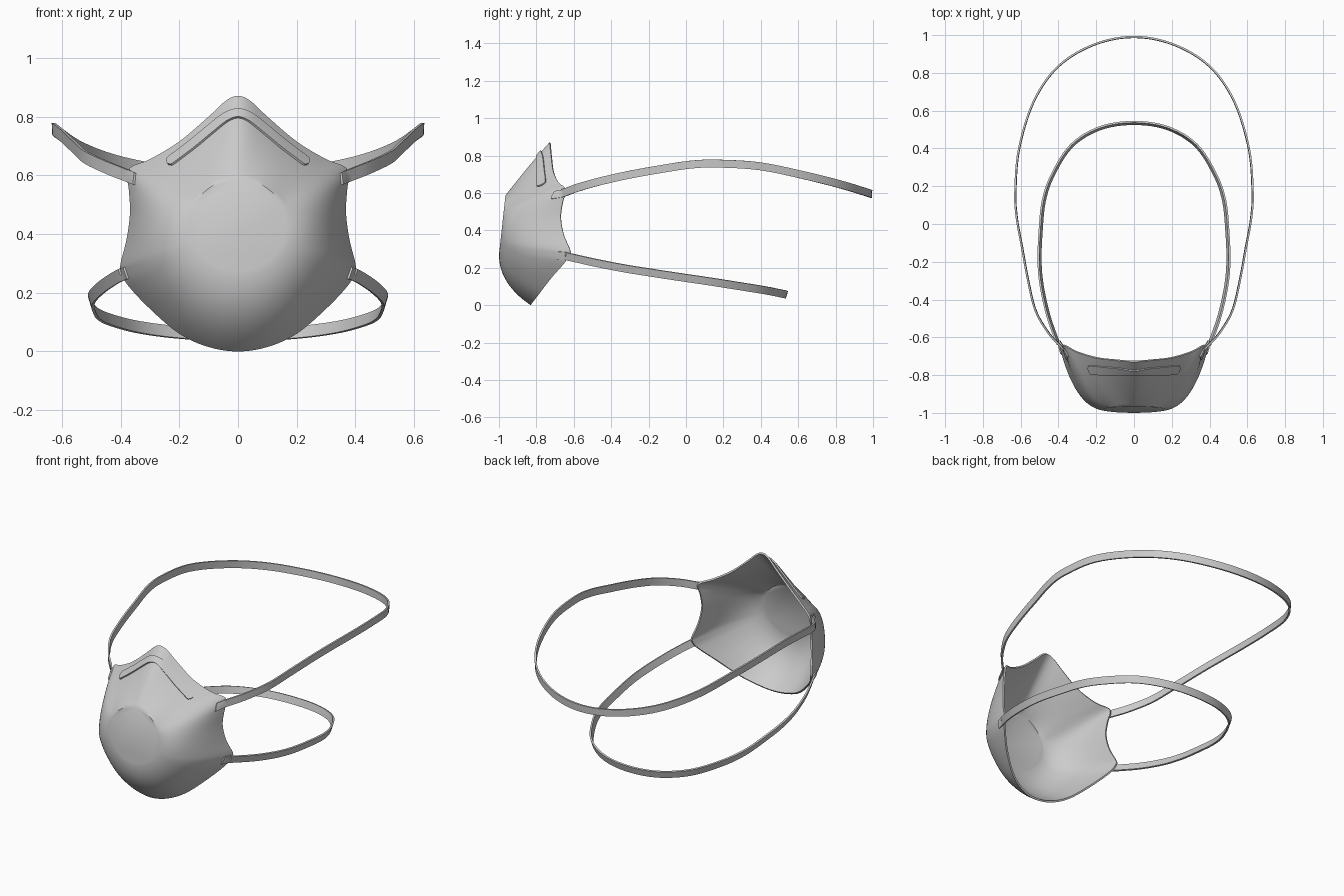
import bpy, math
from mathutils import Vector
from mathutils.bvhtree import BVHTree

if "Cube" in bpy.data.objects:
    bpy.data.objects.remove(bpy.data.objects["Cube"])


def spline(keys, n, closed=False):
    """Catmull-Rom samples through keys of any dimension."""
    out, m = [], len(keys)
    pick = (lambda i: keys[i % m]) if closed else (lambda i: keys[max(0, min(m - 1, i))])
    for i in range(m if closed else m - 1):
        p = [pick(i + k) for k in (-1, 0, 1, 2)]
        for j in range(n):
            t = j / n
            out.append([0.5 * (2 * b + (c - a) * t + (2 * a - 5 * b + 4 * c - d) * t * t
                        + (3 * b - a - 3 * c + d) * t ** 3) for a, b, c, d in zip(*p)])
    if not closed:
        out.append(list(keys[-1]))
    return out


def mirror(p):
    return (-p[0],) + tuple(p[1:])


def make(name, verts, faces, thick, offset):
    me = bpy.data.meshes.new(name)
    me.from_pydata([tuple(v) for v in verts], [], faces)
    ob = bpy.data.objects.new(name, me)
    bpy.context.collection.objects.link(ob)
    mod = ob.modifiers.new("thickness", 'SOLIDIFY')
    mod.thickness, mod.offset = thick, offset
    bpy.context.view_layer.objects.active = ob
    ob.select_set(True)
    bpy.ops.object.modifier_apply(modifier=mod.name)
    bpy.ops.object.shade_smooth_by_angle(angle=math.radians(40))
    ob.select_set(False)
    return ob


def grid(rows, cols, wrap=False):
    return [(i * cols + j, i * cols + j + 1, (i + 1) % rows * cols + j + 1, (i + 1) % rows * cols + j)
            for i in range(rows if wrap else rows - 1) for j in range(cols - 1)]


# Mask cup: rim x, y, z, then bulge position and bulge depth, top to bottom
half = [(0, -.73, .87, .6, -.845), (.04, -.728, .855, .6, -.845), (.10, -.722, .80, .6, -.845),
        (.2, -.71, .715, .58, -.85), (.3, -.68, .655, .57, -.86), (.362, -.648, .63, .58, -.87),
        (.378, -.645, .60, .6, -.89), (.372, -.66, .55, .66, -.93), (.368, -.67, .47, .7, -.965),
        (.38, -.655, .38, .7, -.975), (.4, -.622, .30, .7, -.975), (.398, -.622, .27, .7, -.975),
        (.375, -.65, .225, .72, -.975), (.3, -.72, .145, .72, -.98), (.2, -.785, .06, .68, -1.0),
        (.1, -.82, .015, .63, -1.0), (0, -.83, 0, .62, -1.005)]
ring = spline(half + [mirror(p) for p in half[-2:0:-1]], 5, True)
R, COLS = len(ring), 21
start, bulge, rim = [], [], []
for x, y, z, a, yc in ring:
    th = math.atan2(z - .43, x)
    dx, dz = .165 * math.cos(th), .43 + .157 * math.sin(th)
    start.append(Vector((dx, -1.0 + (dz - .27) * .11, dz)))
    bulge.append(Vector((dx + a * (x - dx), yc, dz + a * (z - dz))))
    rim.append(Vector((x, y, z)))
for _ in range(50):  # even out the bulge so the rim corners leave no ridges
    bulge = [(bulge[i - 1] + bulge[i] + bulge[(i + 1) % R]) / 3 for i in range(R)]
verts = []
for p0, p1, p2 in zip(start, bulge, rim):
    for j in range(COLS):
        t = j / (COLS - 1)
        verts.append(p0 * (1 - t) ** 2 + p1 * 2 * t * (1 - t) + p2 * t * t)
faces = [f[::-1] for f in grid(R, COLS, True)] + [tuple(i * COLS for i in range(R))[::-1]]
bvh = BVHTree.FromPolygons(verts, faces)
cup = make("mask_cup", verts, faces, .01, -1)
# crisp border around the flat front disc
m = cup.data
sharp = m.attributes.get("sharp_edge") or m.attributes.new("sharp_edge", 'BOOLEAN', 'EDGE')
for p in m.polygons:
    if p.loop_total > 4:
        for li in p.loop_indices:
            sharp.data[m.loops[li].edge_index].value = True


def cup_y(x, z):
    """Depth of the cup's front surface, or None beside it."""
    return bvh.ray_cast(Vector((x, -2, z)), Vector((0, 1, 0)))[0]


# Nose clip: thin rounded band laid on the cup
side = [(.24, .64), (.16, .70), (.09, .758), (.04, .797), (0, .81)]
path = spline([mirror(p) for p in side] + side[-2::-1], 8)
cv = []
for i, (x, z) in enumerate(path):
    q, r = path[max(i - 1, 0)], path[min(i + 1, len(path) - 1)]
    n = Vector((q[1] - r[1], r[0] - q[0])).normalized()
    e = min(math.dist(path[0], (x, z)), math.dist(path[-1], (x, z)), .015)
    w = .004 + .010 * math.sqrt(max(0, 1 - (1 - e / .015) ** 2))
    for k in range(5):
        s = (k / 2 - 1) * w
        px, pz = x + n.x * s, z + n.y * s
        hit = cup_y(px, pz)
        cv.append((px, (hit.y if hit else -.76) - .003, pz))
make("nose_clip", cv, grid(len(path), 5), .012, 0)


# Head straps: flat bands swept round the head, ends lying on the cup
def strap(name, pts, width, lean):
    line = [Vector(p) for p in spline(pts + [mirror(p) for p in pts[-2::-1]], 6)]
    sv = []
    for i, p in enumerate(line):
        t = (line[min(i + 1, len(line) - 1)] - line[max(i - 1, 0)]).normalized()
        out = Vector((t.y, -t.x, 0)).normalized()
        if out.dot(Vector((p.x, p.y, 0))) < 0:
            out = -out
        up = Vector((0, 0, 1)) + out * lean
        up = (up - t * up.dot(t)).normalized()
        for s in (-.5, 0, .5):
            v = p + up * width * s
            hit = cup_y(v.x, v.z) if v.y < -.58 else None
            if hit:
                v.y = hit.y - .007
            sv.append(v)
    make(name, sv, grid(len(line), 3), .01, 0)


strap("upper_strap", [(.352, -.695, .588), (.385, -.65, .602), (.45, -.58, .628), (.52, -.46, .662),
                      (.56, -.3, .698), (.593, -.12, .73), (.62, .03, .752), (.628, .17, .757),
                      (.608, .4, .742), (.53, .65, .69), (.4, .835, .643), (.21, .95, .608),
                      (0, .99, .595)], .042, .05)
strap("lower_strap", [(.38, -.672, .267), (.41, -.61, .255), (.455, -.48, .226), (.488, -.33, .197),
                      (.5, -.2, .176), (.495, -.05, .153), (.478, .12, .128), (.43, .26, .106),
                      (.33, .415, .081), (.18, .507, .063), (0, .535, .057)], .042, .3)
